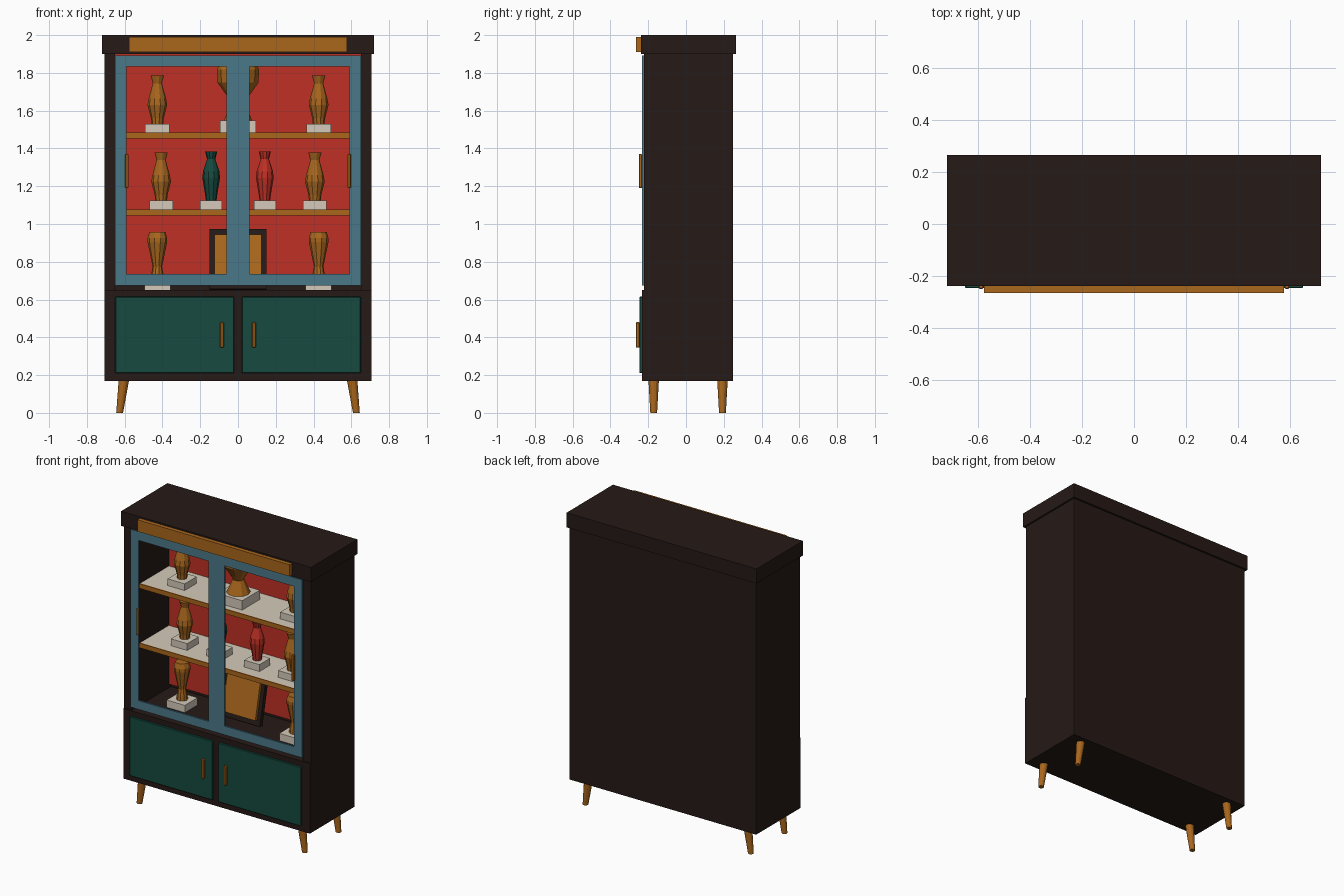
import bpy, bmesh, math
from mathutils import Matrix, Vector

if "Cube" in bpy.data.objects:
    bpy.data.objects.remove(bpy.data.objects["Cube"])


def mat(name, r, g, b):
    m = bpy.data.materials.new(name)
    m.diffuse_color = (r, g, b, 1)
    m.use_nodes = True
    m.node_tree.nodes["Principled BSDF"].inputs["Base Color"].default_value = m.diffuse_color
    return m


DARK = mat("dark_wood", 0.019, 0.010, 0.008)
BROWN = mat("oak", 0.40, 0.135, 0.012)
RED = mat("red", 0.52, 0.030, 0.018)
GREEN = mat("green", 0.008, 0.068, 0.050)
BLUE = mat("blue", 0.07, 0.19, 0.25)
CREAM = mat("cream", 0.66, 0.59, 0.49)


def finish(name, bm, material):
    bmesh.ops.recalc_face_normals(bm, faces=bm.faces)
    me = bpy.data.meshes.new(name)
    bm.to_mesh(me)
    bm.free()
    me.materials.append(material)
    ob = bpy.data.objects.new(name, me)
    bpy.context.collection.objects.link(ob)
    return ob


def box(name, x, y, z, material, bevel=0):
    """Box from (min, max) ranges on each axis."""
    bm = bmesh.new()
    bmesh.ops.create_cube(bm, size=1)
    for v in bm.verts:
        v.co = [r[0] + (c + 0.5) * (r[1] - r[0]) for c, r in zip(v.co, (x, y, z))]
    if bevel:
        bmesh.ops.bevel(bm, geom=bm.edges[:], offset=bevel, segments=1, affect='EDGES')
    return finish(name, bm, material)


def lathe(name, profile, loc, material, sides=10):
    """Faceted solid of revolution from (radius, height) points."""
    bm = bmesh.new()
    rings = [[bm.verts.new((loc[0] + r * math.cos(i * math.tau / sides),
                            loc[1] + r * math.sin(i * math.tau / sides), loc[2] + h))
              for i in range(sides)] for r, h in profile]
    for a, b in zip(rings, rings[1:]):
        for i in range(sides):
            j = (i + 1) % sides
            bm.faces.new((a[i], a[j], b[j], b[i]))
    bm.faces.new(rings[0])
    bm.faces.new(rings[-1])
    return finish(name, bm, material)


# Carcass: lower cabinet, hollow upper case, cornice
box("lower_cabinet", (-0.707, 0.707), (-0.232, 0.25), (0.17, 0.65), DARK)
box("back_board", (-0.707, 0.707), (0.20, 0.25), (0.65, 1.90), DARK)
box("red_back_panel", (-0.65, 0.65), (0.18, 0.20), (0.675, 1.90), RED)
box("cornice", (-0.72, 0.72), (-0.238, 0.265), (1.90, 2.0), DARK)
box("cornice_trim", (-0.577, 0.577), (-0.265, -0.238), (1.91, 1.99), BROWN)

for s, side in ((-1, "left"), (1, "right")):
    def span(a, b):
        return tuple(sorted((s * a, s * b)))

    box(side + "_side_board", span(0.65, 0.707), (-0.222, 0.20), (0.65, 1.90), DARK)
    # Open display door frame
    fy = (-0.234, -0.222)
    box(side + "_frame_outer_stile", span(0.59, 0.65), fy, (0.675, 1.893), BLUE)
    box(side + "_frame_inner_stile", span(0.001, 0.06), fy, (0.675, 1.893), BLUE)
    box(side + "_frame_top_rail", span(0.06, 0.59), fy, (1.833, 1.893), BLUE)
    box(side + "_frame_bottom_rail", span(0.06, 0.59), fy, (0.675, 0.735), BLUE)
    box(side + "_frame_handle", span(0.58, 0.597), (-0.25, -0.233), (1.19, 1.37), BROWN, 0.003)
    # Lower cupboard door
    box(side + "_cupboard_door", span(0.022, 0.65), (-0.247, -0.23), (0.21, 0.615), GREEN, 0.003)
    box(side + "_cupboard_handle", span(0.075, 0.095), (-0.265, -0.246), (0.345, 0.48), BROWN, 0.004)
    # Splayed tapered legs
    for y, end in ((-0.171, "front"), (0.193, "back")):
        bm = bmesh.new()
        bmesh.ops.create_cone(bm, cap_ends=True, segments=12, radius1=0.018,
                              radius2=0.028, depth=0.18)
        for v in bm.verts:
            v.co += Vector((s * (0.615 - 0.13 * v.co.z), y, 0.09))
        finish(f"{end}_{side}_leg", bm, BROWN)

# Shelves with oak front edging
for z, label in ((1.045, "lower"), (1.452, "upper")):
    box(label + "_shelf", (-0.65, 0.65), (-0.13, 0.18), (z, z + 0.032), CREAM)
    box(label + "_shelf_edge", (-0.65, 0.65), (-0.138, -0.13), (z, z + 0.032), BROWN)

# Vases on plinths
TALL = [(0.031, 0), (0.034, 0.03), (0.052, 0.10), (0.046, 0.135), (0.024, 0.215), (0.035, 0.255)]
TAPER = [(0.036, 0), (0.033, 0.03), (0.025, 0.075), (0.052, 0.205), (0.052, 0.225), (0.042, 0.257)]
SLIM = [(0.028, 0), (0.032, 0.03), (0.047, 0.12), (0.043, 0.155), (0.022, 0.22), (0.032, 0.26)]
GOBLET = [(0.075, 0), (0.035, 0.09), (0.055, 0.125), (0.108, 0.20), (0.112, 0.27), (0.095, 0.30)]
DISPLAY = [
    ("top_left", -0.427, 1.484, 0.13, 0.046, TALL, BROWN),
    ("top_right", 0.427, 1.484, 0.13, 0.046, TALL, BROWN),
    ("top_centre", 0, 1.484, 0.19, 0.064, GOBLET, BROWN),
    ("middle_left", -0.407, 1.077, 0.124, 0.047, TALL, BROWN),
    ("middle_right", 0.407, 1.077, 0.124, 0.047, TALL, BROWN),
    ("green", -0.142, 1.077, 0.116, 0.047, SLIM, GREEN),
    ("red", 0.142, 1.077, 0.116, 0.047, SLIM, RED),
    ("bottom_left", -0.427, 0.65, 0.138, 0.05, TAPER, BROWN),
    ("bottom_right", 0.427, 0.65, 0.138, 0.05, TAPER, BROWN),
]
for label, x, z, w, h, prof, m in DISPLAY:
    box(label + "_plinth", (x - w / 2, x + w / 2), (0.005 - w / 2, 0.005 + w / 2), (z, z + h), CREAM)
    lathe(label + "_vase", prof, (x, 0.005, z + h), m)

# Leaning framed picture on the case floor
lean = Matrix.Translation((0, 0.03, 0.655)) @ Matrix.Rotation(-0.22, 4, 'X')
for ob in (box("picture_frame", (-0.15, 0.15), (-0.01, 0.02), (0, 0.325), DARK),
           box("picture_panel", (-0.125, 0.125), (-0.03, -0.01), (0.035, 0.29), BROWN)):
    ob.data.transform(lean)
